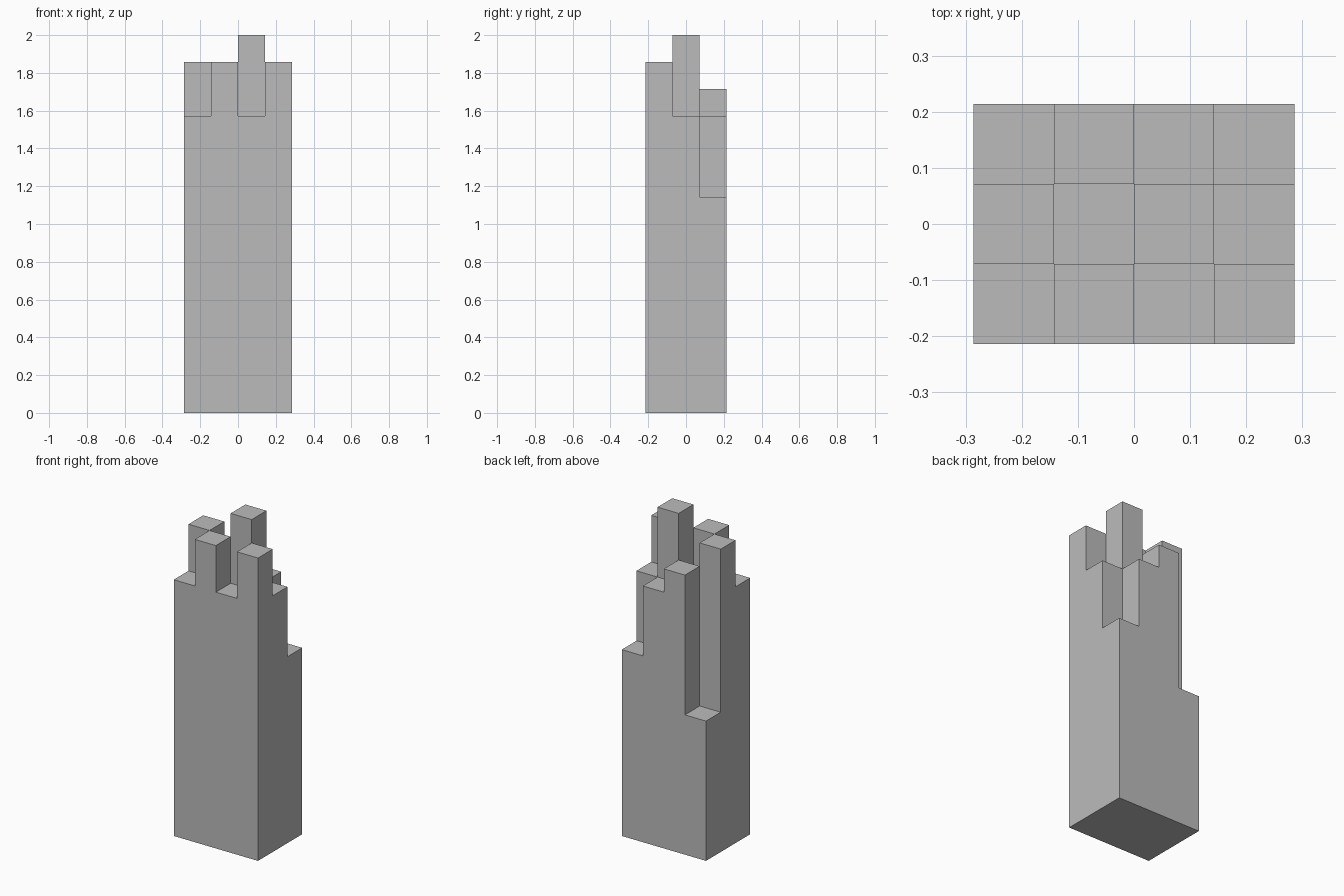
import bpy
import bmesh
from mathutils import Vector

cube = bpy.data.objects.get("Cube")
if cube:
    bpy.data.objects.remove(cube, do_unlink=True)

UNIT = 2 / 14
# Column heights in units: rows run front to back, columns along +x
HEIGHTS = [
    [11, 13, 11, 13],
    [13, 11, 14, 11],
    [6, 12, 11, 8],
]
ROWS, COLS = len(HEIGHTS), len(HEIGHTS[0])


def height(col, row):
    inside = 0 <= col < COLS and 0 <= row < ROWS
    return HEIGHTS[row][col] if inside else 0


def add_face(bm, points):
    bm.faces.new([bm.verts.new(p * UNIT) for p in points])


bm = bmesh.new()
corners = [(-1, -1), (1, -1), (1, 1), (-1, 1)]
up = Vector((0, 0, 1))

for row in range(ROWS):
    for col in range(COLS):
        top = height(col, row)
        centre = Vector((col - (COLS - 1) / 2, row - (ROWS - 1) / 2, 0))
        # Column top
        add_face(bm, [centre + Vector((x / 2, y / 2, top)) for x, y in corners])
        # Walls down to each lower neighbour
        for dx, dy in [(1, 0), (-1, 0), (0, 1), (0, -1)]:
            low = height(col + dx, row + dy)
            if low < top:
                mid = centre + Vector((dx, dy, 0)) / 2
                side = Vector((-dy, dx, 0)) / 2
                add_face(bm, [mid - side + up * low, mid + side + up * low,
                              mid + side + up * top, mid - side + up * top])

# Underside
add_face(bm, [Vector((x * COLS / 2, y * ROWS / 2, 0)) for x, y in reversed(corners)])

bmesh.ops.remove_doubles(bm, verts=bm.verts[:], dist=0.0001)
mesh = bpy.data.meshes.new("stepped_tower")
bm.to_mesh(mesh)
bm.free()

# Plain grey surface
grey = bpy.data.materials.new("plain_grey")
grey.use_nodes = True
colour = (0.5, 0.5, 0.5, 1)
grey.diffuse_color = colour
grey.node_tree.nodes["Principled BSDF"].inputs["Base Color"].default_value = colour
mesh.materials.append(grey)

tower = bpy.data.objects.new("stepped_tower", mesh)
bpy.context.collection.objects.link(tower)
